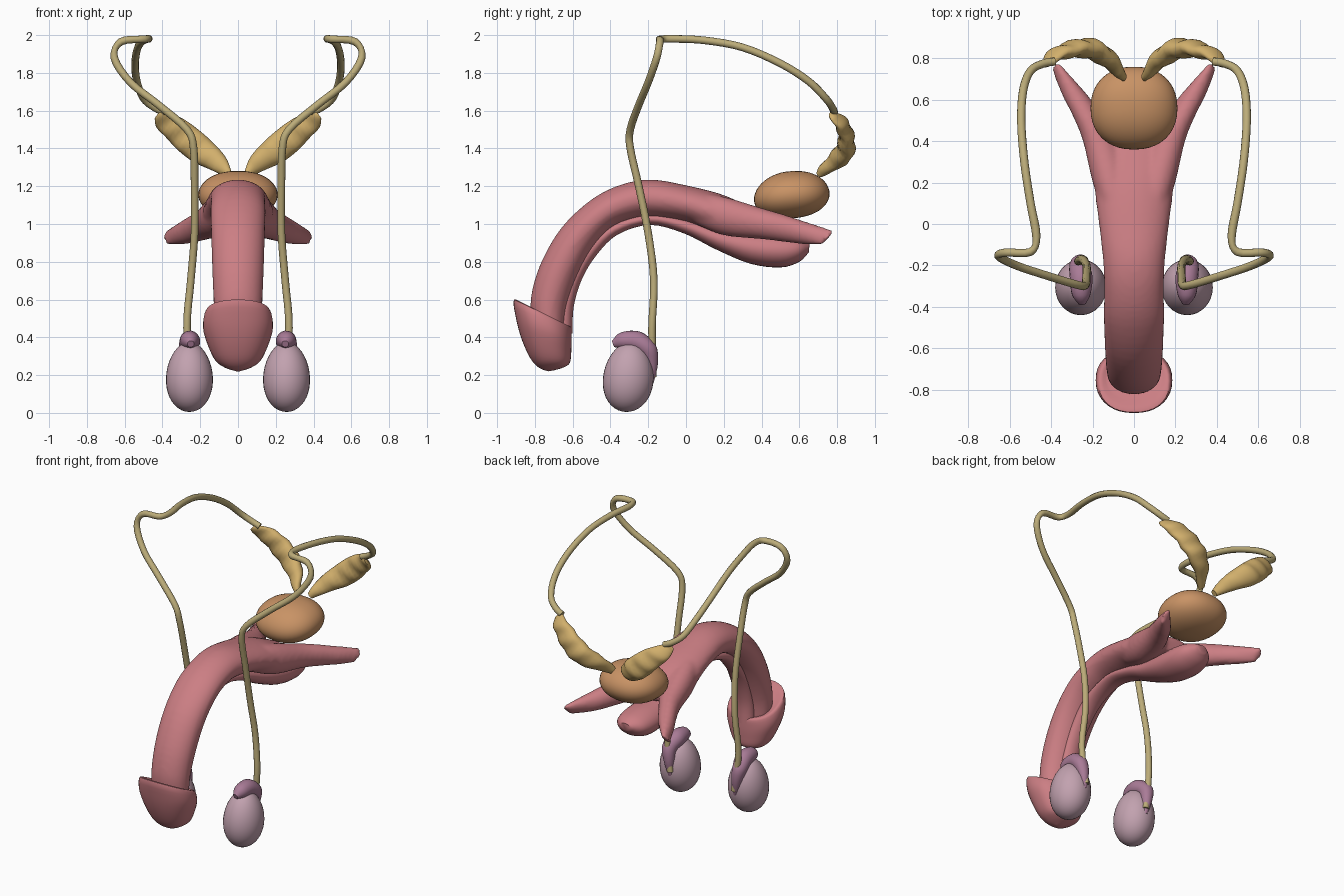
import bpy, bmesh, math
from mathutils import Vector as V

if "Cube" in bpy.data.objects:
    bpy.data.objects.remove(bpy.data.objects["Cube"])


def material(name, col):
    m = bpy.data.materials.new(name)
    m.diffuse_color = (*col, 1)
    m.use_nodes = True
    m.node_tree.nodes["Principled BSDF"].inputs["Base Color"].default_value = m.diffuse_color
    return m


PINK = material("pink", (0.60, 0.21, 0.23))
TAN = material("tan", (0.50, 0.41, 0.19))
OCHRE = material("ochre", (0.64, 0.43, 0.15))
ORANGE = material("orange", (0.58, 0.29, 0.13))
LILAC = material("lilac", (0.54, 0.36, 0.43))
MAUVE = material("mauve", (0.40, 0.20, 0.31))


def spline(a, b, c, d, t):
    return 0.5 * (2 * b + (c - a) * t + (2 * a - 5 * b + 4 * c - d) * t * t
                  + (3 * b - a - 3 * c + d) * t ** 3)


def loft(bm, rings, n=28, sub=4, p=1.0):
    """Skin smoothly interpolated rings given as (centre, half axis, half axis)."""
    full = []
    for i in range(len(rings) - 1):
        q = [rings[max(0, min(len(rings) - 1, i + k))] for k in (-1, 0, 1, 2)]
        for s in range(sub):
            full.append([spline(q[0][j], q[1][j], q[2][j], q[3][j], s / sub) for j in range(3)])
    full.append(rings[-1])
    f = lambda c: math.copysign(abs(c) ** p, c)
    loops = []
    for c, a, b in full:
        loops.append([bm.verts.new(c + a * f(math.cos(2 * math.pi * k / n))
                                   + b * f(math.sin(2 * math.pi * k / n))) for k in range(n)])
    for l, m in zip(loops, loops[1:]):
        for k in range(n):
            bm.faces.new((l[k], l[(k + 1) % n], m[(k + 1) % n], m[k]))
    bm.faces.new(loops[0])
    bm.faces.new(loops[-1])


def finish(name, bm, mat, angle=50):
    bmesh.ops.recalc_face_normals(bm, faces=bm.faces)
    me = bpy.data.meshes.new(name)
    bm.to_mesh(me)
    bm.free()
    me.materials.append(mat)
    ob = bpy.data.objects.new(name, me)
    bpy.context.collection.objects.link(ob)
    bpy.ops.object.select_all(action='DESELECT')
    ob.select_set(True)
    bpy.context.view_layer.objects.active = ob
    bpy.ops.object.shade_smooth_by_angle(angle=math.radians(angle))
    return ob


def side_rings(rows, s=1):
    """Rows: upper y, z, lower y, z, half width, x centre -> rings."""
    out = []
    for y1, z1, y2, z2, w, x in rows:
        u, l = V((s * x, y1, z1)), V((s * x, y2, z2))
        out.append(((u + l) / 2, V((w, 0, 0)), (u - l) / 2))
    return out


def tube_rings(pts):
    """Points x, y, z, radius -> rings perpendicular to the path."""
    P = [V(p[:3]) for p in pts]
    out, ref = [], V((1, 0, 0))
    for i, p in enumerate(P):
        t = (P[min(i + 1, len(P) - 1)] - P[max(i - 1, 0)]).normalized()
        ref = (ref - t * ref.dot(t)).normalized()
        out.append((p, ref * pts[i][3], t.cross(ref) * pts[i][3]))
    return out


# erectile body: shaft and two crura blended together
bm = bmesh.new()
loft(bm, side_rings([
    (-.82, .50, -.64, .42, .125, 0), (-.82, .62, -.625, .56, .13, 0),
    (-.77, .79, -.57, .72, .137, 0), (-.66, .98, -.49, .87, .142, 0),
    (-.50, 1.13, -.39, .98, .147, 0), (-.34, 1.21, -.28, 1.025, .145, 0),
    (-.18, 1.235, -.18, 1.035, .15, 0), (0, 1.205, 0, 1.01, .17, 0),
    (.18, 1.16, .16, .95, .19, 0), (.32, 1.10, .30, .95, .18, 0), (.42, 1.05, .40, .96, .12, 0)]))
for s in (1, -1):
    loft(bm, side_rings([
        (.05, 1.17, .05, 1.0, .07, .08), (.20, 1.145, .20, .94, .09, .11),
        (.40, 1.085, .40, .92, .082, .165), (.52, 1.05, .52, .905, .07, .225),
        (.64, 1.01, .62, .893, .06, .29), (.79, .965, .72, .888, .022, .375)], s))
ob = finish("erectile_body", bm, PINK)
rm = ob.modifiers.new("blend", 'REMESH')
rm.mode = 'VOXEL'
rm.voxel_size = 0.014
rm.use_smooth_shade = True
sm = ob.modifiers.new("soften", 'SMOOTH')
sm.iterations = 6

# spongy body with rear bulb
bm = bmesh.new()
loft(bm, side_rings([
    (-.70, .45, -.60, .42, .06, 0), (-.68, .58, -.595, .56, .06, 0),
    (-.62, .74, -.55, .71, .06, 0), (-.53, .89, -.47, .84, .06, 0),
    (-.40, 1.0, -.36, .945, .062, 0), (-.20, 1.06, -.19, .995, .065, 0),
    (0, 1.03, -.01, .95, .075, 0), (.18, .98, .16, .865, .095, 0),
    (.36, .96, .34, .79, .12, 0), (.50, .95, .50, .77, .125, 0),
    (.60, .93, .60, .80, .10, 0), (.655, .90, .65, .85, .04, 0)]))
finish("spongy_body", bm, PINK)

# glans with flared slanted rim
bm = bmesh.new()
loft(bm, side_rings([
    (-.84, .56, -.64, .455, .13, 0), (-.91, .60, -.61, .455, .172, 0),
    (-.90, .50, -.605, .40, .185, 0), (-.87, .39, -.607, .33, .16, 0),
    (-.825, .29, -.615, .265, .12, 0), (-.78, .24, -.65, .24, .07, 0),
    (-.73, .22, -.70, .225, .015, 0)]), 36, 4, .88)
finish("glans", bm, PINK)

# prostate
bm = bmesh.new()
bmesh.ops.create_uvsphere(bm, u_segments=40, v_segments=24, radius=1)
for v in bm.verts:
    x, y, z = v.co
    f = lambda c: math.copysign(abs(c) ** .9, c)
    v.co = V((f(x) * .21, .56 + f(y) * .2, 1.155 + z * .125 + y * .015 - .01 * y * y))
finish("prostate", bm, ORANGE)

VAS = [(.24, -.175, .19), (.27, -.18, .45), (.25, -.17, .7), (.23, -.2, .95), (.23, -.25, 1.2),
       (.235, -.295, 1.4), (.27, -.295, 1.5), (.42, -.25, 1.63), (.57, -.2, 1.75),
       (.655, -.155, 1.88), (.62, -.138, 1.965), (.50, -.135, 1.978), (.472, -.06, 1.98),
       (.50, .1, 1.972), (.53, .3, 1.935), (.545, .5, 1.85), (.535, .65, 1.755),
       (.50, .74, 1.665), (.44, .775, 1.615), (.385, .785, 1.59)]
VESICLE = [(.05, .705, 1.265, .022, .02), (.10, .775, 1.32, .05, .042), (.19, .84, 1.385, .073, .05),
           (.27, .85, 1.45, .076, .045), (.34, .835, 1.51, .066, .04), (.40, .805, 1.55, .05, .035),
           (.425, .78, 1.575, .025, .02)]
EPIDIDYMIS = [(.25, -.385, .365, .018), (.255, -.34, .382, .045), (.255, -.26, .378, .055),
              (.265, -.20, .335, .047), (.255, -.182, .26, .034), (.245, -.185, .16, .014)]

for s, side in ((1, "left"), (-1, "right")):
    # testis
    bm = bmesh.new()
    bmesh.ops.create_uvsphere(bm, u_segments=32, v_segments=20, radius=1)
    for v in bm.verts:
        x, y, z = v.co
        k = 1 - .08 * z
        v.co = V((s * .257 + x * .124 * k, -.305 + y * .134 * k + .01 * z, .19 + z * .185))
    finish(side + "_testis", bm, LILAC)

    # epididymis
    bm = bmesh.new()
    loft(bm, tube_rings([(s * x, y, z, r) for x, y, z, r in EPIDIDYMIS]), 18)
    finish(side + "_epididymis", bm, MAUVE)

    # spermatic duct
    bm = bmesh.new()
    loft(bm, tube_rings([(s * x, y, z, .02) for x, y, z in VAS]), 12)
    finish(side + "_duct", bm, TAN)

    # seminal vesicle: flat lumpy blade
    bm = bmesh.new()
    loft(bm, [(V((s * x, y, z)), V((-s * .64, 0, .77)) * a, V((s * -.15, .95, -.15)) * b)
              for x, y, z, a, b in VESICLE], 16)
    for v in bm.verts:
        v.co.y += .006 * math.sin(v.co.z * 55 + abs(v.co.x) * 30)
    finish(side + "_seminal_vesicle", bm, OCHRE)
